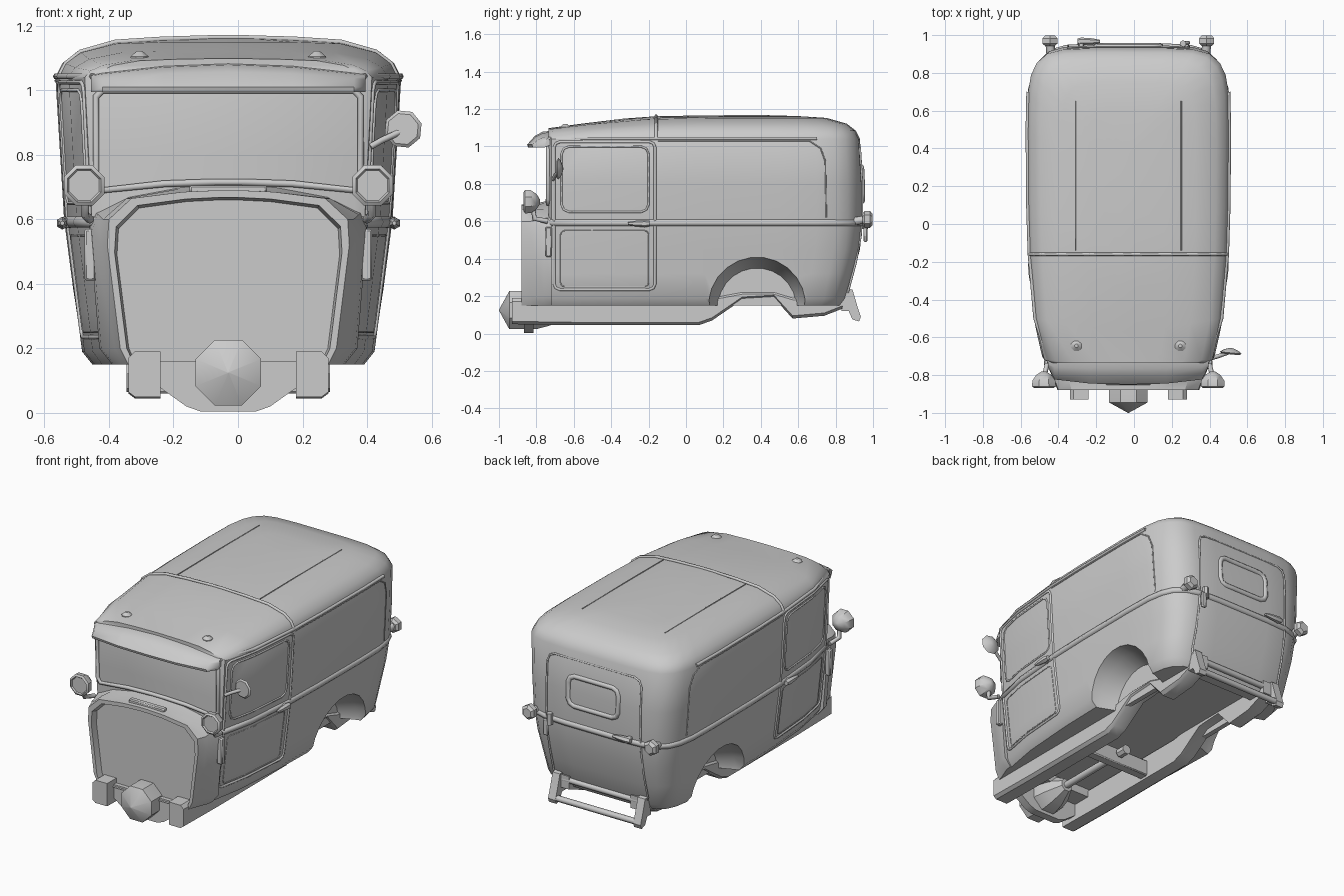
import bpy, bmesh, math
from mathutils import Vector

if "Cube" in bpy.data.objects:
    bpy.data.objects.remove(bpy.data.objects["Cube"])

CX = -0.03  # body centre line (one-sided mirror shifts it)


def lerp(table, t):
    if t <= table[0][0]:
        return table[0][1]
    for (a, va), (b, vb) in zip(table, table[1:]):
        if t <= b:
            return va + (vb - va) * (t - a) / (b - a)
    return table[-1][1]


def finish(ob, angle=35):
    bpy.ops.object.select_all(action='DESELECT')
    ob.select_set(True)
    bpy.context.view_layer.objects.active = ob
    bpy.ops.object.shade_smooth_by_angle(angle=math.radians(angle))
    return ob


def mesh(name, verts, faces, angle=35):
    bm = bmesh.new()
    vs = [bm.verts.new(v) for v in verts]
    for f in faces:
        bm.faces.new([vs[i] for i in f])
    bmesh.ops.recalc_face_normals(bm, faces=bm.faces)
    me = bpy.data.meshes.new(name)
    bm.to_mesh(me)
    bm.free()
    ob = bpy.data.objects.new(name, me)
    bpy.context.collection.objects.link(ob)
    ob.location.x = CX
    return finish(ob, angle)


def loft(name, rings, angle=35, caps=True):
    n = len(rings[0])
    faces = [(k * n + i, k * n + (i + 1) % n, (k + 1) * n + (i + 1) % n, (k + 1) * n + i)
             for k in range(len(rings) - 1) for i in range(n)]
    if caps:  # symmetric strips across both ends
        for o in (0, (len(rings) - 1) * n):
            faces += [(o + i, o + i + 1, o + n - 2 - i, o + n - 1 - i) for i in range(n // 2 - 1)]
    return mesh(name, [p for r in rings for p in r], faces, angle)


def lathe(name, start, axis, profile, sides=8):
    """Turned part: profile is (distance along axis, radius)."""
    q = Vector((0, 0, 1)).rotation_difference(Vector(axis))
    rings = [[Vector(start) + q @ Vector((r * math.cos(a), r * math.sin(a), h))
              for a in [(i + .5) * 2 * math.pi / sides for i in range(sides)]] for h, r in profile]
    return loft(name, rings)


def tube(name, pts, r, closed=False):
    cu = bpy.data.curves.new(name, 'CURVE')
    cu.dimensions = '3D'
    cu.bevel_depth, cu.bevel_resolution, cu.use_fill_caps = r, 1, True
    sp = cu.splines.new('POLY')
    sp.points.add(len(pts) - 1)
    for p, c in zip(sp.points, pts):
        p.co = (*c, 1)
    sp.use_cyclic_u = closed
    ob = bpy.data.objects.new(name, cu)
    bpy.context.collection.objects.link(ob)
    ob.location.x = CX
    return ob


def box(name, c, s, bev=0.006):
    v = [(c[0] + x * s[0] / 2, c[1] + y * s[1] / 2, c[2] + z * s[2] / 2)
         for x in (-1, 1) for y in (-1, 1) for z in (-1, 1)]
    ob = mesh(name, v, [(0, 1, 3, 2), (4, 5, 7, 6), (0, 1, 5, 4), (2, 3, 7, 6), (0, 2, 6, 4), (1, 3, 7, 5)])
    if bev:
        ob.modifiers.new('bevel', 'BEVEL').width = bev
    return ob


def frame(u0, u1, v0, v1, c):
    """Outline of a rectangle with cut corners, edges subdivided."""
    k = [(u0 + c, v0), (u1 - c, v0), (u1 - c * .3, v0 + c * .3), (u1, v0 + c), (u1, v1 - c),
         (u1 - c * .3, v1 - c * .3), (u1 - c, v1), (u0 + c, v1), (u0 + c * .3, v1 - c * .3),
         (u0, v1 - c), (u0, v0 + c), (u0 + c * .3, v0 + c * .3)]
    out = []
    for (a, b), (d, e) in zip(k, k[1:] + k[:1]):
        m = 5 if abs(a - d) + abs(b - e) > .1 else 1
        out += [(a + (d - a) * i / m, b + (e - b) * i / m) for i in range(m)]
    return out


# body shell: plan outline scaled by height, then roof rings
PLAN = [(.41, -.735), (.445, -.72), (.495, -.5), (.525, -.16), (.533, .1), (.536, .5), (.532, .7),
        (.515, .8), (.485, .865), (.43, .915), (.35, .937), (.2, .945)]
WIDE = [(.15, .79), (.19, .85), (.6, .95), (1.04, 1)]
REAR = [(.15, -.11), (.19, -.085), (.45, -.015), (.6, 0), (.8, 0), (1.04, -.015)]
ROOF = [(0, 0), (.022, .045), (.07, .083), (.18, .115), (.33, .125), (.5, .13)]
RISE = [(-.73, .45), (-.4, .8), (-.16, .94), (.2, .98), (.5, .98)]


def both(half):
    return half + [(-p[0], *p[1:]) for p in reversed(half)]


def level(z):
    return both([(x * lerp(WIDE, z), y + lerp(REAR, z) * (max(y, 0) / .945) ** 2, z) for x, y in PLAN])


def roof_ring(d, h):
    ring = []
    for x, y, z in level(1.04):
        y2 = -.735 + (y + .735) * (1 - d / 1.67)
        ring.append((x * (1 - d / .54), y2, 1.04 + h * lerp(RISE, y2)))
    return ring


def side(s, y, z, out=0):
    return (s * (lerp([(b, a) for a, b in PLAN], y) * lerp(WIDE, z) + out), y, z)


body = loft('van_body', [level(z) for z in (.15, .19, .32, .45, .6, .8, 1.04)]
            + [roof_ring(d, h) for d, h in ROOF[1:]])
# tapered wheel wells and the underfloor recess
cutters = [lathe('well_cutter', (s * .3, .38, .14), (s, 0, 0), [(0, .21), (.1, .25), (.2, .272), (.4, .28)], 24)
           for s in (-1, 1)]
cutters.append(box('floor_cutter', (0, .03, .1), (.54, 1.46, .2), 0))
for c in cutters:
    c.hide_render = True
    m = body.modifiers.new('cut', 'BOOLEAN')
    m.object, m.solver = c, 'EXACT'
    bpy.context.view_layer.objects.active = body
    bpy.ops.object.modifier_apply(modifier=m.name)
    bpy.data.objects.remove(c)
finish(body)

# cowl with recessed firewall
BACK = [(.36, .15), (.40, .2), (.43, .57), (.41, .62), (.31, .67), (.15, .7), (.03, .71)]
FRONT = [(.31, .15), (.335, .2), (.375, .52), (.37, .6), (.3, .665), (.14, .685), (.03, .69)]


def sect(half, y, k=1, dz=0):
    return [(x, y, z) for x, z in both([(a * k, b - dz if b > .3 else b) for a, b in half])]


loft('cowl', [sect(BACK, -.72), sect(BACK, -.76, .985, .005), sect(FRONT, -.83, 1.05), sect(FRONT, -.88),
              sect(FRONT, -.88, .94, .022), sect(FRONT, -.84, .92, .03)])
box('cowl_vent', (0, -.835, .693), (.24, .035, .025))

# mouldings running round the body
tube('belt_moulding', [(x * .985, y * .992, z) for x, y, z in level(.592)], .02)
for s in (-1, 1):
    tube('drip_rail', [side(s, y, 1.043, -.002) for y in (-.73, -.5, -.16, .1, .5, .7)], .01)
seam = both([(.525 * (1 - d / .54), -.16, 1.04 + h * .95) for d, h in ROOF])
tube('roof_seam', seam, .009)

# windscreen frame and sun visor
tube('windscreen_frame', both([(.39, -.737, .69), (.41, -.737, .72), (.41, -.737, .98), (.39, -.737, 1.0)][::-1]
                              + [(.2, -.739, .71), (.05, -.74, .715)]), .012)
tube('windscreen_header', [(-.39, -.737, 1), (.39, -.737, 1)], .012)
visor_rings = []
for x, k in ((-.425, .2), (-.39, .8), (-.2, 1), (0, 1.04), (.2, 1), (.39, .8), (.425, .2)):
    t = .034 * (1 - (x / .425) ** 2)
    visor_rings.append([(x, -.72, 1.01), (x, -.735 - .105 * k, .995), (x, -.735 - .11 * k, 1.01),
                        (x, -.735 - .07 * k, 1.033 + t * .7), (x, -.735 - .03 * k, 1.045 + t), (x, -.72, 1.05 + t)])
loft('sun_visor', visor_rings, 50)

for s in (-1, 1):
    # doors, side panels and roof ribs
    tube('door_edge', [side(s, y, z) for y, z in frame(-.705, -.165, .235, 1.025, .03)], .008, True)
    tube('door_window_frame', [side(s, y, z) for y, z in frame(-.665, -.2, .65, 1.0, .04)], .006, True)
    tube('door_lower_panel', [side(s, y, z) for y, z in frame(-.67, -.2, .25, .55, .02)], .003, True)
    tube('side_panel_line', [side(s, y, z) for y, z in
                             ((-.15, 1.03), (.1, 1.03), (.5, 1.03), (.66, 1.03), (.72, .99), (.745, .92), (.75, .62))], .004)
    tube('roof_rib', [(s * .28, -.14, 1.157), (s * .28, .2, 1.159), (s * .28, .65, 1.157)], .003)
    hx = side(s, -.25, .585)[0]
    lathe('door_handle', (hx + s * .025, -.31, .588), (0, 1, 0), [(0, .007), (.03, .014), (.09, .02), (.115, .015)], 6)
    box('door_handle_base', (hx + s * .008, -.225, .588), (.04, .03, .03))
    # front lamps on bent stems, hinge strips
    lathe('front_lamp', (s * .447, -.86, .705), (0, 1, 0),
          [(0, .05), (-.008, .056), (0, .068), (.03, .066), (.06, .045), (.08, .012)])
    tube('lamp_stem', [(s * .44, -.82, .69), (s * .445, -.81, .615), (s * .43, -.74, .6)], .014)
    box('signal_strip', (s * .428, -.735, .49), (.036, .035, .16))
    lathe('roof_lamp', (s * .275, -.645, 1.083), (0, 0, 1), [(0, .03), (.022, .03), (.038, .01)])
    # rear lamps and bumper brackets
    lathe('rear_lamp', (s * .415, .943, .61), (0, 1, 0), [(0, .03), (.012, .046), (.04, .046), (.055, .03)], 6)
    tube('rear_lamp_bracket', [(s * .41, .9, .6), (s * .415, .96, .61)], .024)
    R = [(.83, .12), (.86, .24), (.89, .235), (.915, .15), (.935, .09), (.925, .065), (.89, .075), (.87, .12)]
    loft('bumper_bracket', [[(s * .29 + dx, y, z) for y, z in R] for dx in (-.025, .025)])
    # chassis rails
    LOW = [(-.93, .05), (-.6, .045), (-.3, .045), (.07, .045), (.14, .07), (.3, .18), (.47, .19), (.57, .08), (.74, .095), (.88, .15)]
    TOP = [.19, .19, .19, .19, .2, .23, .23, .2, .2, .23]
    a, b = .21, .31
    rail = [[(s * a, y, z), (s * (b - .02), y, z), (s * b, y, z + .015),
             (s * b, y, t - .02), (s * (b - .02), y, t), (s * a, y, t)] for (y, z), t in zip(LOW, TOP)]
    loft('chassis_rail', rail)

# rear bumper bars
tube('rear_bumper_bar', [(-.29, .915, .095), (.29, .915, .095)], .018)
tube('rear_step_bar', [(-.3, .865, .2), (.3, .865, .2)], .018)


# rear door, following the rear wall
def rear(x, z):
    return (x, .942 + lerp(REAR, z), z)


tube('rear_door_edge', [rear(x, z) for x, z in frame(-.32, .32, .19, .99, .05)], .006, True)
tube('rear_window_frame', [rear(x, z) for x, z in frame(-.17, .17, .71, .89, .04)], .016, True)
lathe('rear_door_handle', (-.15, .967, .61), (-1, 0, 0), [(0, .008), (.04, .016), (.1, .02), (.12, .015)], 6)
box('rear_handle_base', (-.25, .955, .61), (.03, .04, .03))
lathe('rear_hinge', (.29, .955, .56), (0, 0, 1), [(0, .018), (.07, .018)], 6)
box('rear_hinge_strip', (.31, .96, .54), (.035, .02, .1))

# gearbox, driveshaft, cross members and front apron
lathe('gearbox_bell', (0, -1.0, .125), (0, 1, 0), [(0, .002), (.055, .11), (.2, .11), (.27, .09), (.36, .04)], 8)
tube('driveshaft', [(0, -.66, .125), (0, -.12, .125)], .022)
lathe('shaft_joint', (0, -.16, .125), (0, 1, 0), [(0, .03), (.06, .03)], 8)
box('cross_member', (0, -.2, .11), (.5, .06, .1))
A = both([(.31, .16), (.3, .14), (.2, .07), (.13, .02), (.085, .004)])
loft('front_apron', [[(x, y, z) for x, z in A] for y in (-.865, -.815)])

# one-sided door mirror
tube('mirror_arm', [(.44, -.71, .825), (.475, -.7, .845), (.53, -.68, .87)], .011)
lathe('mirror_head', (.541, -.69, .88), (.1, 1, 0), [(0, .05), (.008, .06), (.02, .045), (.033, .012)])
